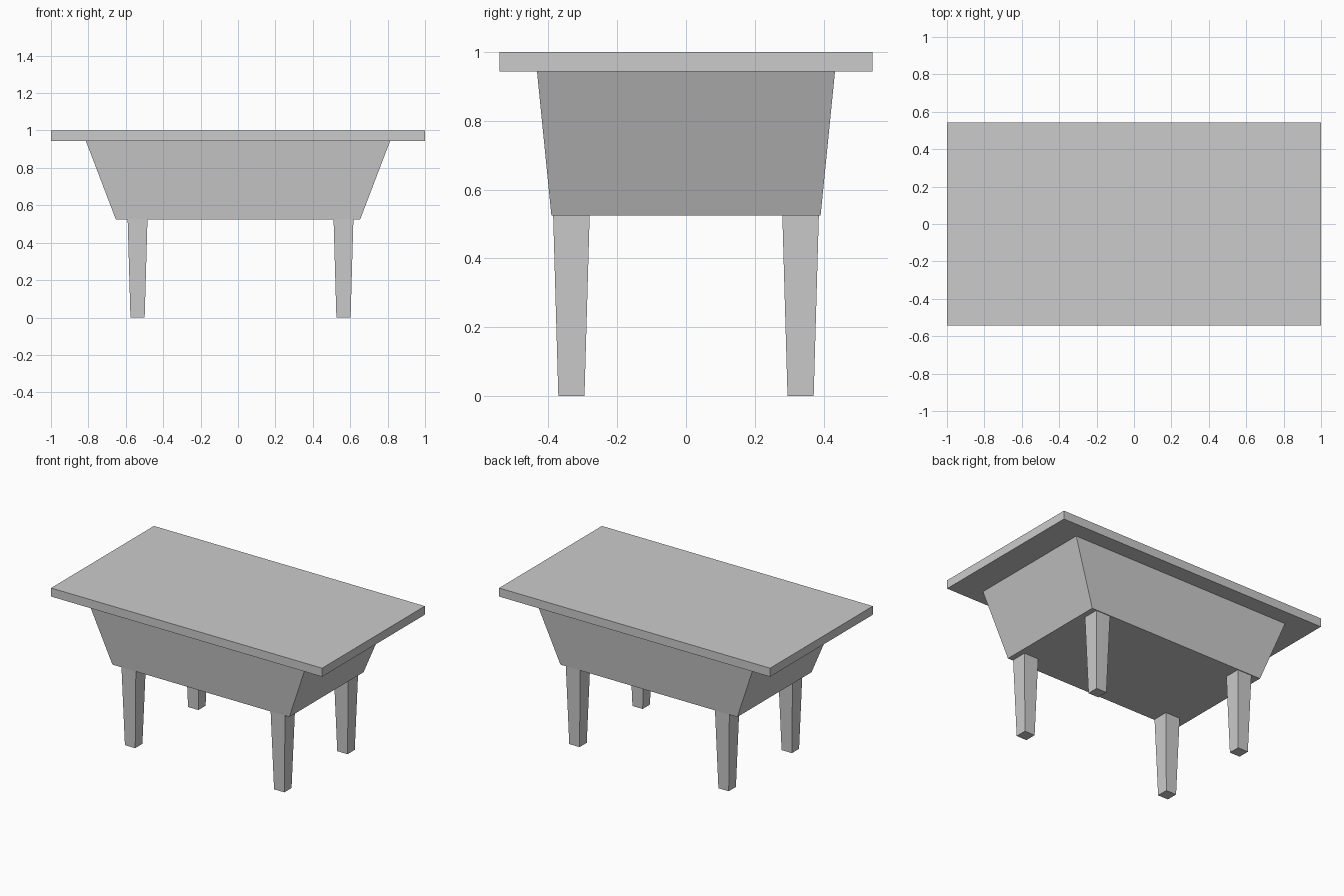
import bpy

# Remove the default cube
cube = bpy.data.objects.get("Cube")
if cube:
    bpy.data.objects.remove(cube, do_unlink=True)

# Single plain grey
GREY = (0.6, 0.6, 0.6, 1.0)
grey = bpy.data.materials.new("plain_grey")
grey.use_nodes = True
grey.diffuse_color = GREY
grey.node_tree.nodes["Principled BSDF"].inputs["Base Color"].default_value = GREY


def tapered_box(name, centre, bottom, top, z0, z1):
    """Box whose bottom and top rectangles (half sizes) may differ."""
    bpy.ops.mesh.primitive_cube_add(size=2)
    obj = bpy.context.object
    obj.name = obj.data.name = name
    for v in obj.data.vertices:
        upper = v.co.z > 0
        half = top if upper else bottom
        v.co = (centre[0] + v.co.x * half[0],
                centre[1] + v.co.y * half[1],
                z1 if upper else z0)
    obj.data.materials.append(grey)
    return obj


SLAB_Z = 0.943
BODY_Z = 0.524

# Flat top and flared body beneath it
tapered_box("table_top", (0, 0), (1, 0.542), (1, 0.542), SLAB_Z, 1)
tapered_box("flared_body", (0, 0), (0.653, 0.391), (0.813, 0.433), BODY_Z, SLAB_Z)

# Four tapered legs, slightly offset along x
for side, x in (("right", -0.537), ("left", 0.564)):
    for end, y in (("front", -0.333), ("back", 0.333)):
        tapered_box(f"{end}_{side}_leg", (x, y), (0.038, 0.038),
                    (0.053, 0.053), 0, BODY_Z)
